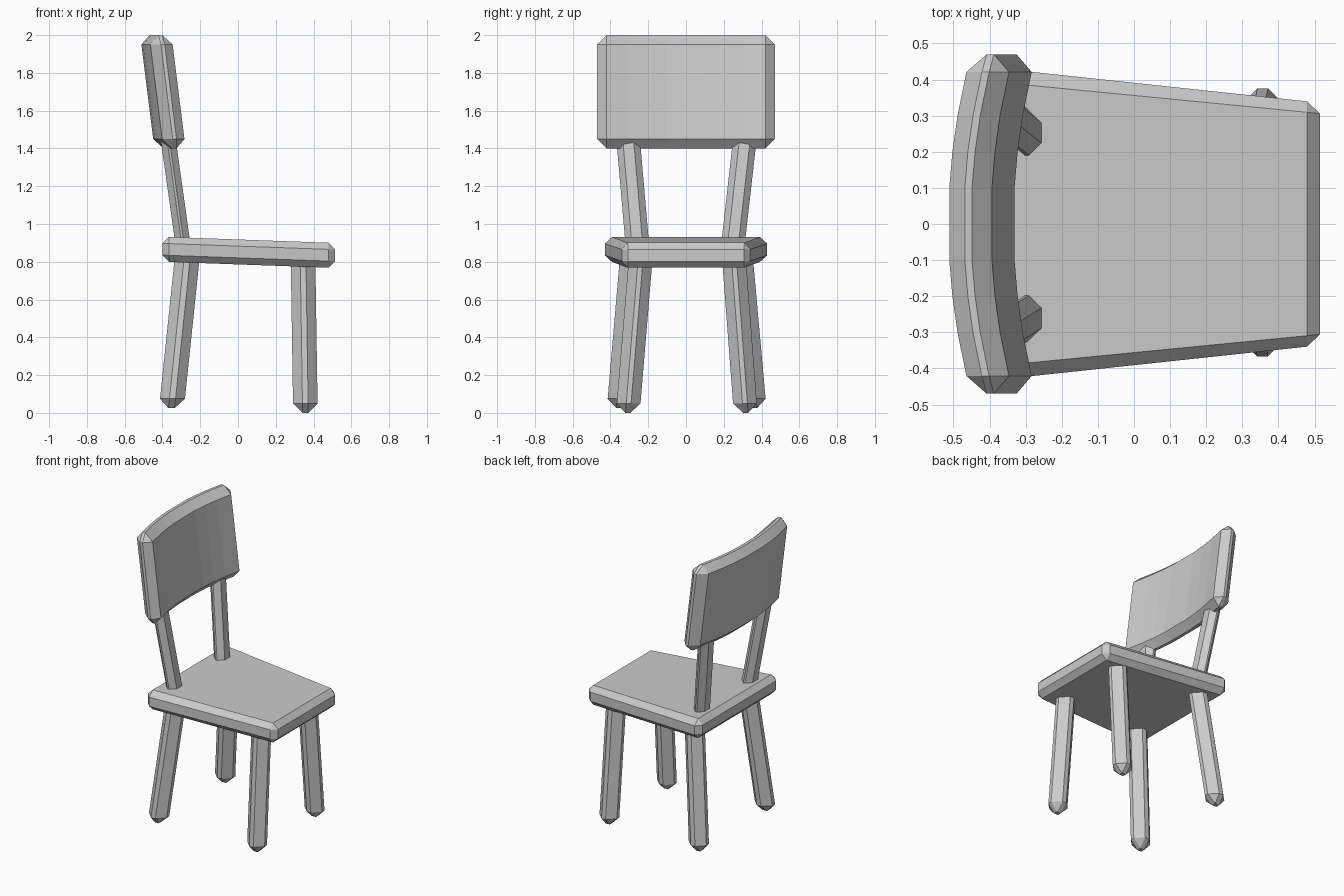
import bpy, bmesh
from mathutils import Vector

if "Cube" in bpy.data.objects:
    bpy.data.objects.remove(bpy.data.objects["Cube"])


def chamfered_box(name, size, chamfer, warp, cuts=()):
    """Box with all edges chamfered, cut at y stations, then warped."""
    bm = bmesh.new()
    bmesh.ops.create_cube(bm, size=1)
    bmesh.ops.scale(bm, vec=size, verts=bm.verts)
    bmesh.ops.bevel(bm, geom=bm.edges[:], offset=chamfer, segments=1,
                    affect='EDGES', profile=0.5)
    for y in cuts:
        bmesh.ops.bisect_plane(bm, geom=bm.verts[:] + bm.edges[:] + bm.faces[:],
                               plane_co=(0, y, 0), plane_no=(0, 1, 0))
    for v in bm.verts:
        v.co = warp(v.co.copy())
    bmesh.ops.recalc_face_normals(bm, faces=bm.faces[:])
    mesh = bpy.data.meshes.new(name)
    bm.to_mesh(mesh)
    bm.free()
    obj = bpy.data.objects.new(name, mesh)
    bpy.context.collection.objects.link(obj)
    return obj


def strut(name, bottom, top, depth, width, chamfer):
    """Octagonal bar leaning from bottom point to top point."""
    a, b = Vector(bottom), Vector(top)
    h = b.z - a.z

    def lean(c):
        return a.lerp(b, c.z / h + 0.5) + Vector((c.x, c.y, 0))
    return chamfered_box(name, (depth, width, h), chamfer, lean)


# Seat: tapers to the front and slopes down slightly
def seat_shape(c):
    x = c.x + 0.057
    return Vector((x, c.y * (0.391 - 0.107 * x), 0.852 + c.z - 0.036 * x))


def seat_warp(c):
    return seat_shape(Vector((c.x, c.y / 0.391, c.z)))


chamfered_box("seat", (0.915, 0.782, 0.132), 0.035, seat_warp)


# Backrest: bowed backwards in the middle and leaning back
def back_warp(c):
    bow = 0.05 * (min(abs(c.y), 0.45) / 0.42) ** 2
    return Vector((c.x - 0.424 + bow - 0.125 * c.z, c.y, c.z + 1.7))


chamfered_box("backrest", (0.118, 0.94, 0.6), 0.049, back_warp,
              [-0.3, -0.2, -0.1, 0.1, 0.2, 0.3])

# Legs and back posts, each splayed a little differently
for side, fb, ft, bb, bt, pb, pt in (
        ("left", 0.316, 0.252, 0.362, 0.286, 0.245, 0.315),
        ("right", -0.308, -0.238, -0.355, -0.282, -0.255, -0.309)):
    strut(side + "_front_leg", (0.357, fb, 0.0), (0.344, ft, 0.84), 0.13, 0.126, 0.05)
    strut(side + "_back_leg", (-0.352, bb, 0.025), (-0.264, bt, 0.87), 0.132, 0.128, 0.05)
    strut(side + "_back_post", (-0.287, pb, 0.86), (-0.374, pt, 1.48), 0.08, 0.125, 0.034)
